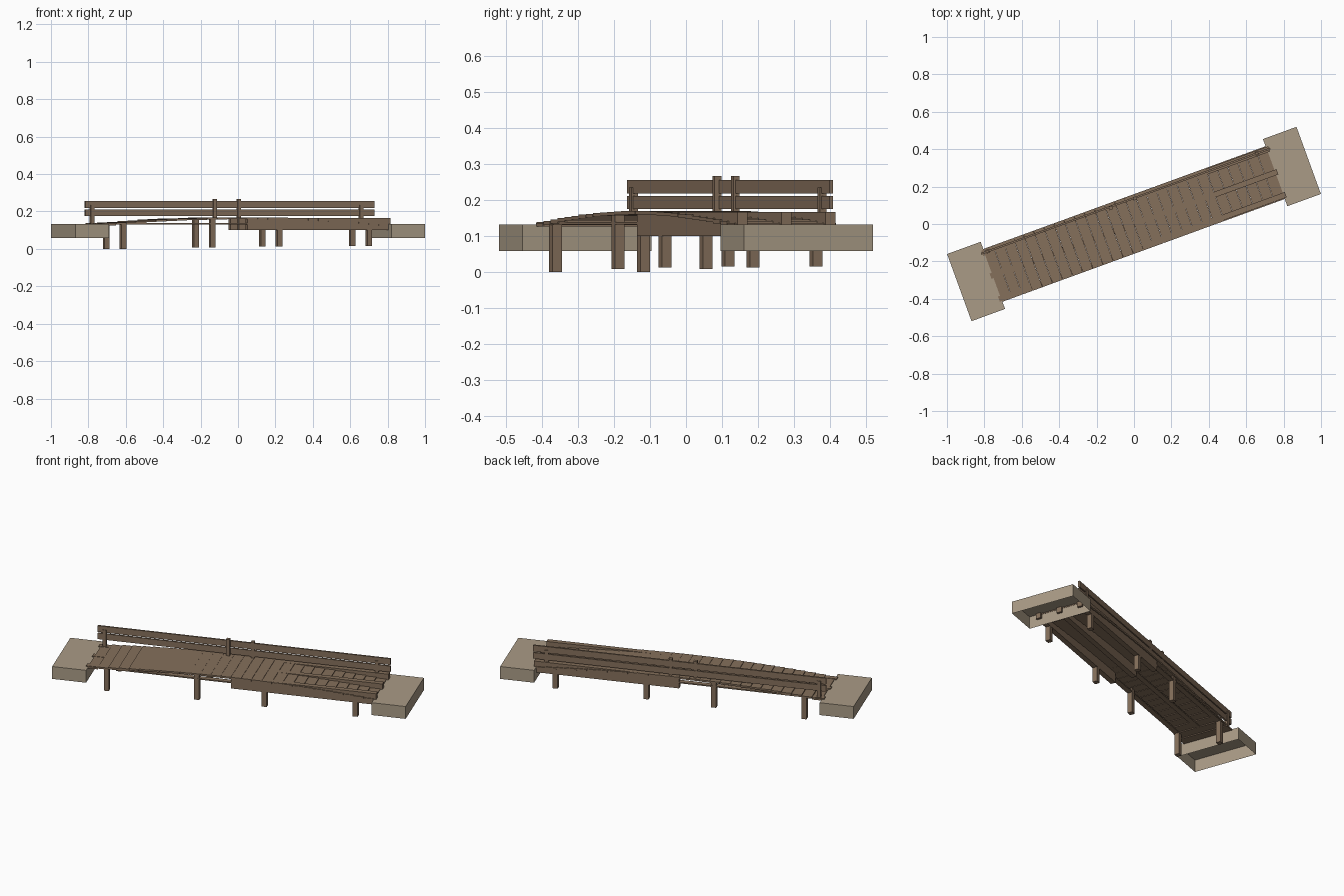
import bpy, bmesh
from math import radians
from mathutils import Matrix

if "Cube" in bpy.data.objects:
    bpy.data.objects.remove(bpy.data.objects["Cube"])

ROT = Matrix.Rotation(radians(20), 4, 'Z')   # the bridge lies diagonally


def material(name, rgb):
    m = bpy.data.materials.new(name)
    m.diffuse_color = (*rgb, 1)
    m.use_nodes = True
    m.node_tree.nodes["Principled BSDF"].inputs["Base Color"].default_value = m.diffuse_color
    return m


WOOD = material("weathered_wood", (0.235, 0.160, 0.105))
STONE = material("pale_stone", (0.400, 0.328, 0.238))


def boxes(name, mat, spans, open_bottom=False):
    """One object from boxes given as (u0, u1, v0, v1, z0, z1) along the bridge."""
    bm = bmesh.new()
    for u0, u1, v0, v1, z0, z1 in spans:
        m = Matrix.Translation(((u0 + u1) / 2, (v0 + v1) / 2, (z0 + z1) / 2)) \
            @ Matrix.Diagonal((u1 - u0, v1 - v0, z1 - z0, 1))
        bmesh.ops.create_cube(bm, size=1, matrix=m)
    if open_bottom:
        bm.normal_update()
        bmesh.ops.delete(bm, geom=[f for f in bm.faces if f.normal.z < -0.9],
                         context='FACES')
    bm.transform(ROT)
    me = bpy.data.meshes.new(name)
    bm.to_mesh(me)
    bm.free()
    me.materials.append(mat)
    ob = bpy.data.objects.new(name, me)
    bpy.context.collection.objects.link(ob)
    return ob


def post(u, v, half, z0, z1, half_v=None):
    h = half_v or half
    return (u - half, u + half, v - h, v + h, z0, z1)


def deck_top(u):
    return 0.133 + 0.036 * (1 - (u / 0.81) ** 2)


# Hollow end blocks
boxes("end_blocks", STONE,
      [(-0.994, -0.803, -0.191, 0.191, 0.058, 0.132),
       (0.803, 0.994, -0.191, 0.191, 0.058, 0.132)], open_bottom=True)

# Arched deck of flat stepped planks
N, THICK = 28, 0.010
STEP = 1.61 / N
planks = []
for i in range(N):
    u = -0.805 + (i + 0.5) * STEP
    z = deck_top(u)
    planks.append((u - STEP / 2 + 0.0005, u + STEP / 2 - 0.0005,
                   -0.15, 0.15, z - THICK, z))
boxes("deck_planks", WOOD, planks)

# Stringers: deep beams under one half, thin battens under the other
LINES = (-0.13, 0, 0.13)
boxes("deep_stringers", WOOD,
      [(0, 0.816, v - 0.015, v + 0.015, 0.100, 0.166) for v in LINES])
boxes("thin_stringers", WOOD,
      [(-0.816, 0, v - 0.015, v + 0.015, 0.131, 0.138) for v in LINES])

# Paired legs
boxes("legs", WOOD,
      [post(u, v, 0.014, z0, deck_top(u) - 0.006)
       for u, z0 in ((-0.702, 0), (-0.194, 0.008), (0.186, 0.012), (0.697, 0.015))
       for v in (-0.13, 0.13)])

# Railing on one side only
boxes("rail_boards", WOOD,
      [(-0.823, 0.823, 0.125, 0.135, 0.175, 0.211),
       (-0.823, 0.823, 0.125, 0.135, 0.218, 0.255)])
boxes("rail_posts", WOOD,
      [post(-0.784, 0.130, 0.010, 0.130, 0.235),
       post(0.747, 0.130, 0.010, 0.130, 0.235),
       post(-0.087, 0.123, 0.010, 0.160, 0.267),
       post(0.051, 0.127, 0.009, 0.160, 0.267)])
